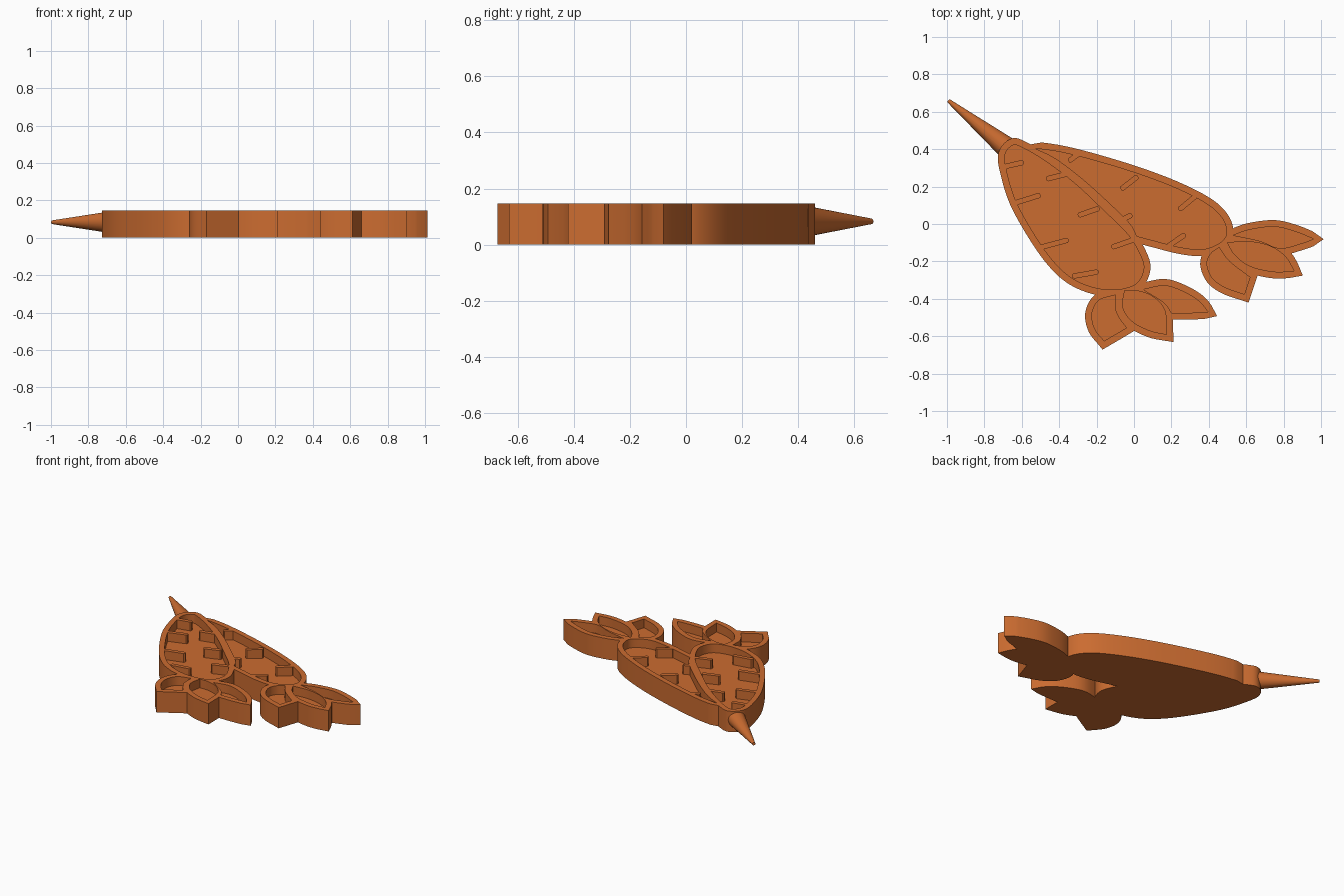
import bpy, bmesh, math
from mathutils import Vector

if "Cube" in bpy.data.objects:
    bpy.data.objects.remove(bpy.data.objects["Cube"])

HEIGHT, FLOOR, RIM = 0.147, 0.085, 0.036
mat = bpy.data.materials.new("orange")
mat.diffuse_color = (0.6, 0.15, 0.03, 1)
mat.use_nodes = True
mat.node_tree.nodes["Principled BSDF"].inputs["Base Color"].default_value = mat.diffuse_color


def smooth_loop(arcs, steps=5):
    # Catmull-Rom through each arc; arcs meet at sharp corners
    out = []
    for arc in arcs:
        p = [Vector(q) * 0.01 for q in arc]
        closed = len(arcs) == 1
        n = len(p)
        for i in range(n if closed else n - 1):
            b, c = p[i], p[(i + 1) % n]
            a = p[i - 1] if closed or i > 0 else b * 2 - c
            d = p[(i + 2) % n] if closed or i + 2 < n else c * 2 - b
            for k in range(steps):
                t = k / steps
                out.append(0.5 * (2 * b + (c - a) * t + (2 * a - 5 * b + 4 * c - d) * t * t
                                  + (3 * b - a - 3 * c + d) * t ** 3))
    area = sum(out[i - 1].x * out[i].y - out[i].x * out[i - 1].y for i in range(len(out)))
    return out if area > 0 else out[::-1]


def grow(loop, r):
    # mitred outward offset
    out = []
    for i, p in enumerate(loop):
        e1 = (p - loop[i - 1]).normalized()
        e2 = (loop[(i + 1) % len(loop)] - p).normalized()
        n1, n2 = Vector((e1.y, -e1.x)), Vector((e2.y, -e2.x))
        m = (n1 + n2).normalized()
        out.append(p + m * r * min(1.5, 1 / max(0.1, m.dot(n1))))
    return out


def prism(name, loop, z0, z1):
    bm = bmesh.new()
    f = bm.faces.new([bm.verts.new((p.x, p.y, z0)) for p in loop])
    top = bmesh.ops.extrude_face_region(bm, geom=[f])["geom"]
    bmesh.ops.translate(bm, vec=(0, 0, z1 - z0),
                        verts=[v for v in top if isinstance(v, bmesh.types.BMVert)])
    bmesh.ops.recalc_face_normals(bm, faces=bm.faces)
    me = bpy.data.meshes.new(name)
    bm.to_mesh(me)
    bm.free()
    ob = bpy.data.objects.new(name, me)
    bpy.context.collection.objects.link(ob)
    return ob


def boolean(target, tool, op):
    m = target.modifiers.new(op, 'BOOLEAN')
    m.object, m.operation, m.solver = tool, op, 'EXACT'
    bpy.context.view_layer.objects.active = target
    bpy.ops.object.modifier_apply(modifier=m.name)
    bpy.data.objects.remove(tool)


# recess profiles, in hundredths of a unit
front_root = [[(-65, 42), (-60, 41), (-48, 34), (-32, 22), (-16, 7), (-3, -6), (4, -18), (5, -25),
               (1, -32), (-9, -35), (-21, -34), (-33, -29), (-43, -20), (-53, -6), (-63, 12),
               (-68, 28), (-69, 37)]]
back_root = [[(-53, 40.5), (-37, 38), (-16, 32.5), (6, 25.5), (25, 18), (40, 10), (47.5, 2.5),
              (49.5, -5), (46, -10), (37, -13.5), (25, -12.5), (11, -9), (1.5, -6.5)],
             [(1.5, -6.5), (-2, 0), (-13, 11), (-28, 24.5), (-42, 35), (-53, 40.5)]]
back_leaves = [
    [[(53, -6), (62, -3), (75, -1.5), (86, -4), (96, -8)],
     [(96, -8), (89, -10.5), (78, -13), (67, -9), (53, -6)]],
    [[(50, -10), (62, -9.5), (73, -12), (81, -17.5), (85.5, -25)],
     [(85.5, -25), (75, -25.5), (62, -22.5), (54, -16.5), (50, -10)]],
    [[(45.5, -12.5), (51, -20), (62, -28.5)], [(62, -28.5), (59, -37.5)],
     [(59, -37.5), (49, -34), (42, -29), (39, -21.5), (41, -16), (45.5, -12.5)]]]
front_leaves = [
    [[(5, -35), (16.5, -33), (27, -36.5), (35, -41.5), (39.5, -47)],
     [(39.5, -47), (30, -47.5), (20, -47.5)], [(20, -47.5), (16, -42), (5, -35)]],
    [[(-5, -35.5), (3, -36), (11, -39.5), (16.5, -46.5), (17.5, -59)],
     [(17.5, -59), (8.5, -57), (-1, -52), (-6, -44.5), (-5, -35.5)]],
    [[(-10, -38), (-10, -45.5), (-7.5, -51), (-4, -55.5)], [(-4, -55.5), (-16, -62.5)],
     [(-16, -62.5), (-21, -56), (-22.5, -48), (-19, -41), (-12, -38.5), (-10, -38)]]]

# raised ridges across each root: start and end
front_ridges = [(-70, 30.5, -59, 33), (-47, 24, -35, 27), (-66, 10.5, -50, 15.5),
                (-30, 4.5, -18.5, 8.5), (-50, -12.5, -35, -8.5), (-12, -12.5, 1, -8),
                (-33, -28, -19, -25.5)]
back_ridges = [(-35, 33.5, -29, 38), (-7, 18.5, 2, 25.5), (24, 7.5, 33, 15),
               (18, -12, 27.5, -5.5), (-9, 1, -1, 5)]

# solid plate: every profile grown by the rim width and merged
parts = [(front_root, front_ridges), (back_root, back_ridges)]
parts += [(leaf, []) for leaf in back_leaves + front_leaves]
plate = None
for arcs, _ in parts:
    ob = prism("carrot_pair_plate", grow(smooth_loop(arcs), RIM), 0, HEIGHT)
    if plate is None:
        plate = ob
    else:
        boolean(plate, ob, 'UNION')

# recesses, leaving the ridges standing
for arcs, ridges in parts:
    recess = prism("recess", smooth_loop(arcs), FLOOR, 0.2)
    for x0, y0, x1, y1 in ridges:
        a, b = Vector((x0, y0)) * 0.01, Vector((x1, y1)) * 0.01
        d = (b - a).normalized()
        s = Vector((-d.y, d.x)) * 0.014
        c = d * 0.008
        ridge = prism("ridge", [a - s + c, b - s - c, b - s * 0.5, b + s * 0.5, b + s - c,
                                a + s + c, a + s * 0.5, a - s * 0.5], 0.04, 0.25)
        boolean(recess, ridge, 'DIFFERENCE')
    boolean(plate, recess, 'DIFFERENCE')

# tapered tip
tail, base = Vector((-0.993, 0.66, 0.083)), Vector((-0.67, 0.40, 0.083))
axis = tail - base
bpy.ops.mesh.primitive_cone_add(vertices=32, radius1=0.06, radius2=0.01, depth=axis.length,
                                location=(tail + base) / 2,
                                rotation=axis.to_track_quat('Z', 'Y').to_euler())
tip = bpy.context.object
tip.name = "root_tip"
# trim the part of the tip that would poke into the recess
boolean(tip, prism("trim", smooth_loop(front_root), -0.1, 0.3), 'DIFFERENCE')

for ob in (plate, tip):
    ob.data.materials.clear()
    ob.data.materials.append(mat)
    bpy.ops.object.select_all(action='DESELECT')
    ob.select_set(True)
    bpy.context.view_layer.objects.active = ob
    bpy.ops.object.shade_smooth_by_angle(angle=math.radians(30))
